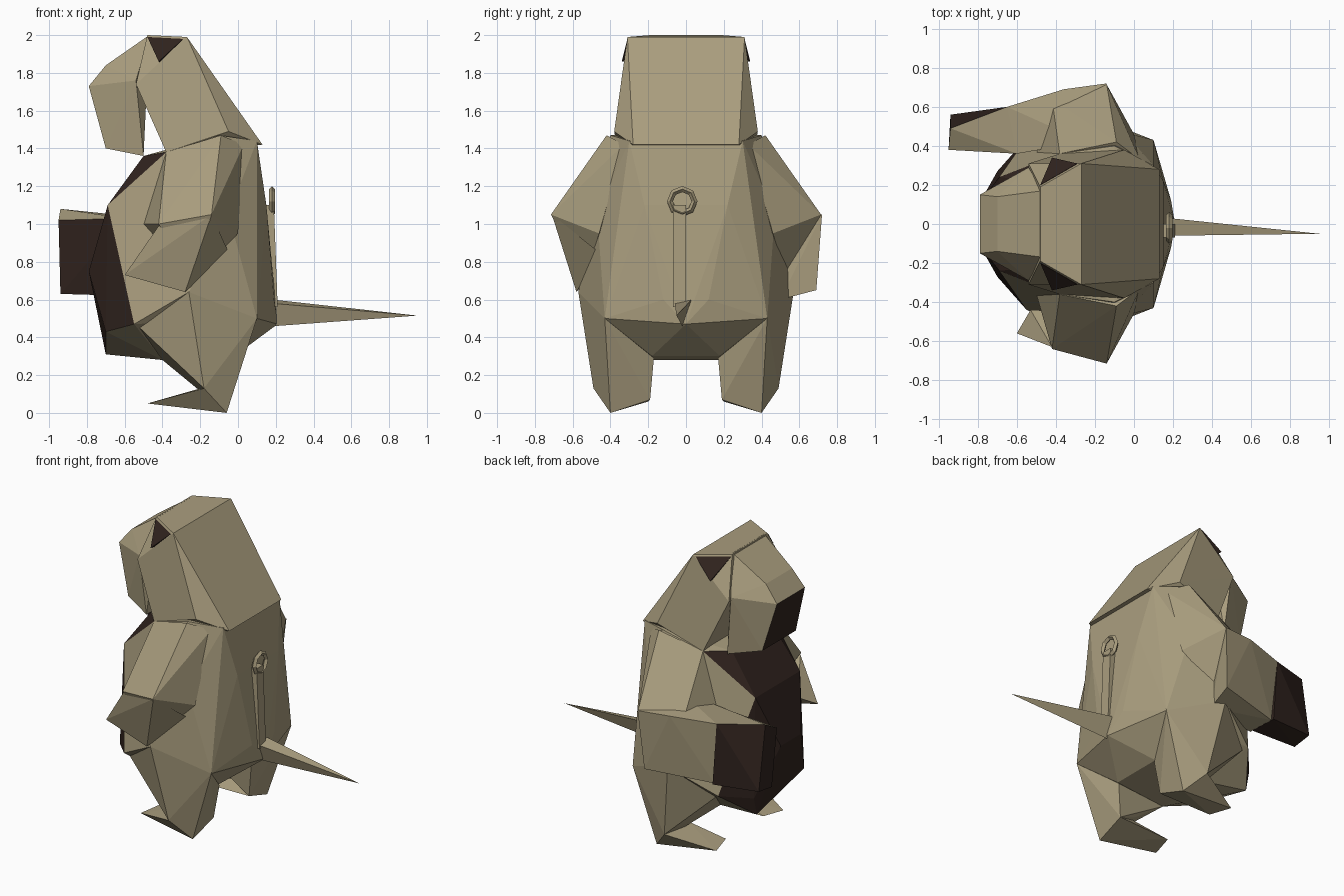
import bpy, bmesh, math
from mathutils import Vector


def material(name, rgb):
    m = bpy.data.materials.new(name)
    m.diffuse_color = (*rgb, 1)
    return m


TAN = material("tan", (0.40, 0.34, 0.21))
BROWN = material("dark_brown", (0.03, 0.017, 0.013))


def both(*pts):
    """Mirror points across the y = 0 plane."""
    return [(x, s * y, z) for x, y, z in pts for s in (1, -1)]


def side(s, *pts):
    return [(x, s * y, z) for x, y, z in pts]


def facet(name, pts, is_brown=None):
    """Flat-faced solid around a few corner points, brown where is_brown says so."""
    bm = bmesh.new()
    for p in set(pts):
        bm.verts.new(p)
    res = bmesh.ops.convex_hull(bm, input=bm.verts)
    loose = [v for v in bm.verts if not v.link_faces]
    bmesh.ops.delete(bm, geom=loose, context='VERTS')
    bmesh.ops.recalc_face_normals(bm, faces=bm.faces)
    for f in bm.faces:
        f.smooth = False
        if is_brown and is_brown(f.calc_center_median(), f.normal):
            f.material_index = 1
    me = bpy.data.meshes.new(name)
    bm.to_mesh(me)
    bm.free()
    me.materials.append(TAN)
    me.materials.append(BROWN)
    ob = bpy.data.objects.new(name, me)
    bpy.context.collection.objects.link(ob)
    return ob


# Torso with a dark belly facing -x
facet("torso", both(
    (0.10, 0.30, 1.44), (-0.10, 0.40, 1.47), (-0.38, 0.36, 1.38),
    (0.15, 0.22, 1.10), (-0.05, 0.47, 1.05),
    (0.19, 0.12, 0.60), (0.10, 0.43, 0.50), (-0.26, 0.57, 0.64),
    (-0.50, 0.22, 1.36), (-0.69, 0.24, 1.10), (-0.79, 0.11, 0.75),
    (-0.55, 0.44, 0.47), (-0.70, 0.27, 0.43), (-0.40, 0.20, 0.28),
    (-0.02, 0.18, 0.30)) + [(0.21, 0, 0.47), (-0.70, 0.24, 0.31)],
    lambda c, n: n.x < -0.5 and c.x < -0.5)

# Head: sloping cranium and a narrower muzzle with a dark mouth
facet("cranium", both(
    (-0.27, 0.31, 1.99), (-0.48, 0.19, 2.0), (-0.54, 0.31, 1.74),
    (-0.38, 0.36, 1.38), (-0.05, 0.38, 1.49), (0.13, 0.28, 1.42)))
facet("muzzle", both(
    (-0.47, 0.17, 2.0), (-0.70, 0.14, 1.84), (-0.54, 0.29, 1.76),
    (-0.79, 0.15, 1.73), (-0.70, 0.18, 1.40), (-0.50, 0.27, 1.36)),
    lambda c, n: n.x < -0.85 and n.z < 0)
for s, label in ((-1, "right"), (1, "left")):
    facet(label + "_eye", side(s, (-0.48, 0.20, 1.99), (-0.29, 0.31, 1.98),
                               (-0.42, 0.34, 1.86), (-0.40, 0.2, 1.85)),
          lambda c, n: True)

    # Legs and pointed feet
    facet(label + "_leg", side(
        s, (-0.26, 0.57, 0.64), (0.10, 0.43, 0.50), (-0.02, 0.17, 0.29),
        (-0.40, 0.20, 0.28), (-0.52, 0.42, 0.45), (-0.18, 0.49, 0.13),
        (-0.06, 0.40, 0.0), (-0.05, 0.19, 0.07), (-0.20, 0.22, 0.14)))
    facet(label + "_foot", side(
        s, (-0.06, 0.40, 0.0), (-0.05, 0.19, 0.07), (-0.18, 0.49, 0.13),
        (-0.48, 0.36, 0.05), (-0.44, 0.20, 0.06), (-0.20, 0.25, 0.13)))

    # Upper arms bulging out to the elbows
    facet(label + "_upper_arm", side(
        s, (-0.38, 0.36, 1.38), (-0.09, 0.42, 1.47), (0.03, 0.33, 1.42),
        (-0.14, 0.715, 1.05), (-0.42, 0.64, 1.00), (0.0, 0.46, 0.95),
        (-0.24, 0.54, 0.70), (-0.50, 0.36, 1.0)))

# Right forearm hangs down, left forearm reaches forward with a dark hand
facet("right_forearm", [
    (-0.14, -0.71, 1.05), (-0.42, -0.63, 0.99), (-0.60, -0.56, 0.73),
    (-0.28, -0.58, 0.64), (-0.53, -0.44, 0.80), (-0.05, -0.46, 0.85)])
facet("left_forearm", [
    (-0.14, 0.72, 1.05), (-0.36, 0.69, 1.06), (-0.17, 0.69, 0.65),
    (-0.20, 0.50, 0.60), (-0.65, 0.60, 1.05), (-0.62, 0.58, 0.63),
    (-0.60, 0.36, 1.03), (-0.60, 0.40, 0.62), (-0.25, 0.42, 1.10)])
facet("left_hand", [
    (-0.65, 0.60, 1.05), (-0.62, 0.60, 0.63), (-0.60, 0.36, 1.03),
    (-0.60, 0.42, 0.62), (-0.95, 0.38, 1.02), (-0.94, 0.49, 1.08),
    (-0.94, 0.56, 0.65), (-0.94, 0.42, 0.63)],
    lambda c, n: n.z < 0.6)

# Thin spiky tail
facet("tail", [(0.18, -0.06, 0.58), (0.18, 0.03, 0.60), (0.20, -0.02, 0.46),
               (0.95, -0.05, 0.515)])

# Back strap and the small loop above it
facet("back_strap", [(x, y, z) for x, z in ((0.14, 1.10), (0.19, 1.10),
                                            (0.17, 0.56), (0.21, 0.56))
                     for y in (-0.07, 0.0)])
bpy.ops.mesh.primitive_torus_add(
    major_segments=8, minor_segments=4, major_radius=0.065, minor_radius=0.016,
    location=(0.18, -0.02, 1.12), rotation=(0, math.radians(90), 0))
loop = bpy.context.object
loop.name = "back_loop"
loop.data.materials.append(TAN)
